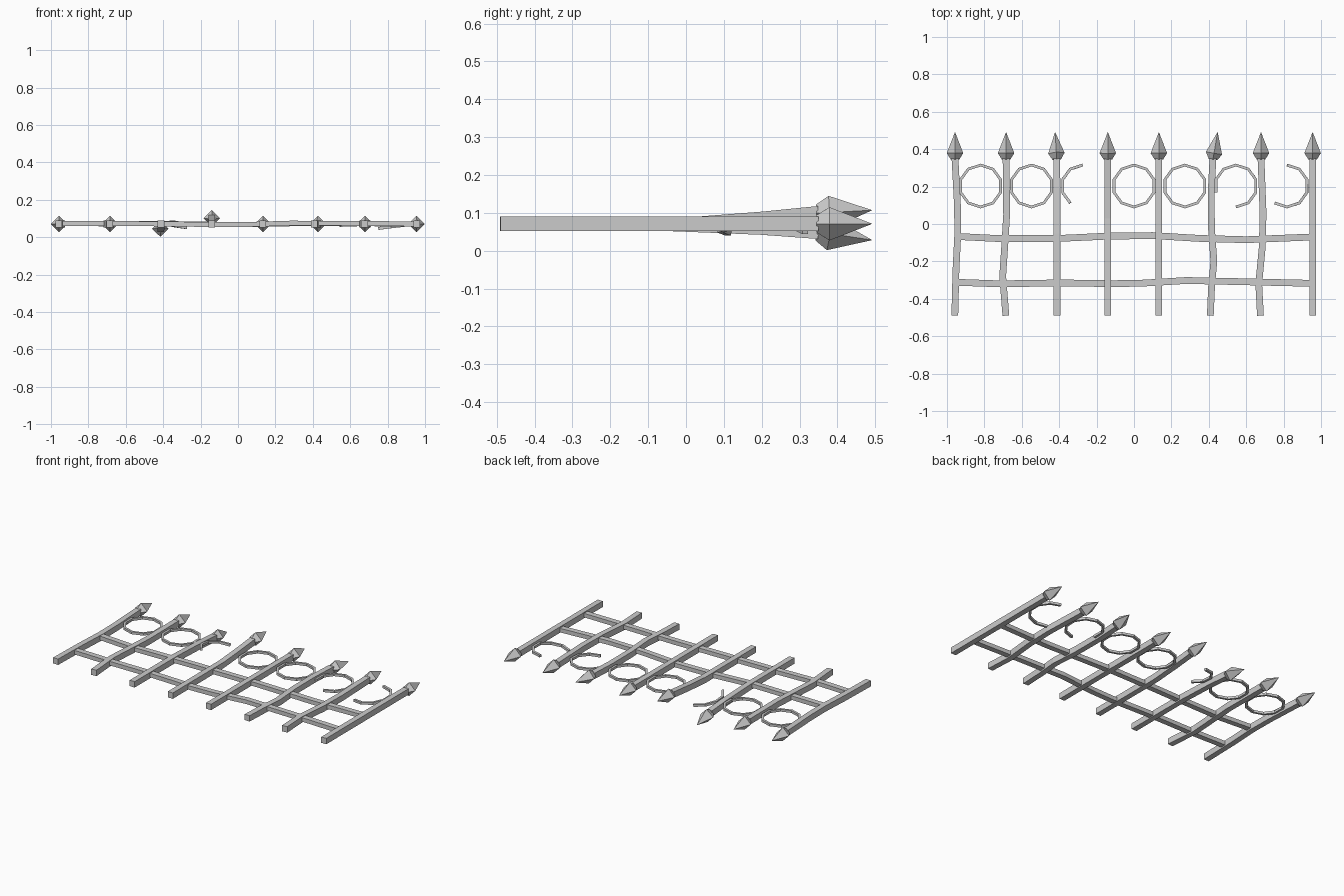
import bpy
from math import cos, sin, radians
from mathutils import Vector

if "Cube" in bpy.data.objects:
    bpy.data.objects.remove(bpy.data.objects["Cube"])

Z = 0.071  # mid-height of the flat-lying fence


def make_object(name, verts, faces):
    mesh = bpy.data.meshes.new(name)
    mesh.from_pydata(verts, [], faces)
    mesh.update()
    obj = bpy.data.objects.new(name, mesh)
    bpy.context.collection.objects.link(obj)
    return obj


def sweep(name, path, section, closed=False):
    """Carry a section of (side, up) pairs along a path."""
    path = [Vector(p) for p in path]
    n, k = len(path), len(section)
    verts, faces = [], []
    for i, p in enumerate(path):
        a = path[(i - 1) % n] if closed else path[max(i - 1, 0)]
        b = path[(i + 1) % n] if closed else path[min(i + 1, n - 1)]
        t = (b - a).normalized()
        side = t.cross(Vector((0, 0, 1))).normalized()
        up = side.cross(t)
        verts += [p + side * s + up * u for s, u in section]
    for i in range(n if closed else n - 1):
        j = (i + 1) % n
        for s in range(k):
            r = (s + 1) % k
            faces.append((i * k + s, i * k + r, j * k + r, j * k + s))
    if not closed:
        faces.append(tuple(reversed(range(k))))
        faces.append(tuple(range((n - 1) * k, n * k)))
    return make_object(name, verts, faces)


def rect(w, h):
    return [(w, -h), (w, h), (-w, h), (-w, -h)]


def spearhead(name, base, tip):
    """Four-sided diamond point."""
    base, tip = Vector(base), Vector(tip)
    t = (tip - base).normalized()
    side = t.cross(Vector((0, 0, 1))).normalized()
    up = side.cross(t)
    verts = []
    for d, r in ((0, 0.023), (0.034, 0.044)):
        c = base + t * d
        verts += [c + side * r, c + up * r, c - side * r, c - up * r]
    verts.append(tip)
    faces = [(3, 2, 1, 0)]
    for s in range(4):
        r = (s + 1) % 4
        faces += [(s, r, 4 + r, 4 + s), (4 + s, 4 + r, 8)]
    make_object(name, verts, faces)


# Upright pickets: (y, x, z offset) along the bar, then spear tip (x, z offset)
pickets = [
    ([(-.49, -.958, 0), (-.25, -.952, 0), (-.05, -.942, 0), (.1, -.944, 0), (.35, -.957, 0)], (-.957, 0)),
    ([(-.49, -.685, 0), (-.28, -.702, 0), (-.1, -.69, 0), (.05, -.681, 0), (.35, -.684, 0)], (-.684, 0)),
    ([(-.49, -.412, 0), (-.05, -.412, 0), (.2, -.412, -.01), (.35, -.413, -.021)], (-.422, -.043)),
    ([(-.49, -.14, 0), (.03, -.14, 0), (.2, -.14, .013), (.35, -.14, .028)], (-.14, .036)),
    ([(-.49, .133, 0), (.35, .133, 0)], (.133, 0)),
    ([(-.49, .408, 0), (-.33, .415, 0), (-.2, .427, 0), (-.02, .414, 0), (.18, .413, 0), (.35, .422, 0)], (.447, 0)),
    ([(-.49, .676, 0), (-.32, .667, 0), (-.12, .686, 0), (.06, .69, 0), (.35, .679, 0)], (.679, 0)),
    ([(-.49, .955, 0), (.35, .955, 0)], (.955, 0)),
]
for i, (pts, (tx, tz)) in enumerate(pickets, 1):
    path = [(x, y, Z + dz) for y, x, dz in pts]
    sweep(f"picket_{i}", path, rect(0.018, 0.019))
    end = path[-1]
    spearhead(f"spearhead_{i}", (end[0], end[1] - 0.005, end[2]), (tx, 0.492, Z + tz))

# Two wavy cross rails: (x, y, z offset)
rails = {
    "upper_rail": [(-.94, -.067, .004), (-.72, -.078, 0), (-.42, -.078, .003), (-.14, -.065, -.002),
                   (.1, -.062, -.003), (.35, -.077, .002), (.6, -.084, .002), (.94, -.07, -.002)],
    "lower_rail": [(-.94, -.312, .002), (-.72, -.32, .003), (-.4, -.315, 0), (-.1, -.319, -.004),
                   (.05, -.316, -.003), (.28, -.302, .004), (.6, -.309, .003), (.94, -.317, 0)],
}
for name, pts in rails.items():
    sweep(name, [(x, y, Z + dz) for x, y, dz in pts], rect(0.018, 0.013))

# Ten-sided rings between the pickets, some broken: (x, start, end, z bend at start, at end)
rings = [
    (-.82, 0, 0, 0, 0), (-.548, 0, 0, 0, 0), (-.275, 90, 234, -.02, .012),
    (0, 0, 0, 0, 0), (.272, 0, 0, 0, 0),
    (.545, -90, 198, -.008, 0), (.818, -126, 90, -.024, .005),
]
for i, (cx, a0, a1, z0, z1) in enumerate(rings, 1):
    whole = a0 == a1
    if whole:
        a0, a1 = 18, 342
    steps = (a1 - a0) // 36
    path = []
    for k in range(steps + 1):
        a = radians(a0 + 36 * k)
        f = k / steps
        dz = z0 * max(0, 1 - 2 * f) + z1 * max(0, 2 * f - 1)
        path.append((cx + 0.112 * cos(a), 0.203 + 0.112 * sin(a), Z + dz))
    sweep(f"ring_{i}", path, rect(0.0075, 0.0075), whole)
